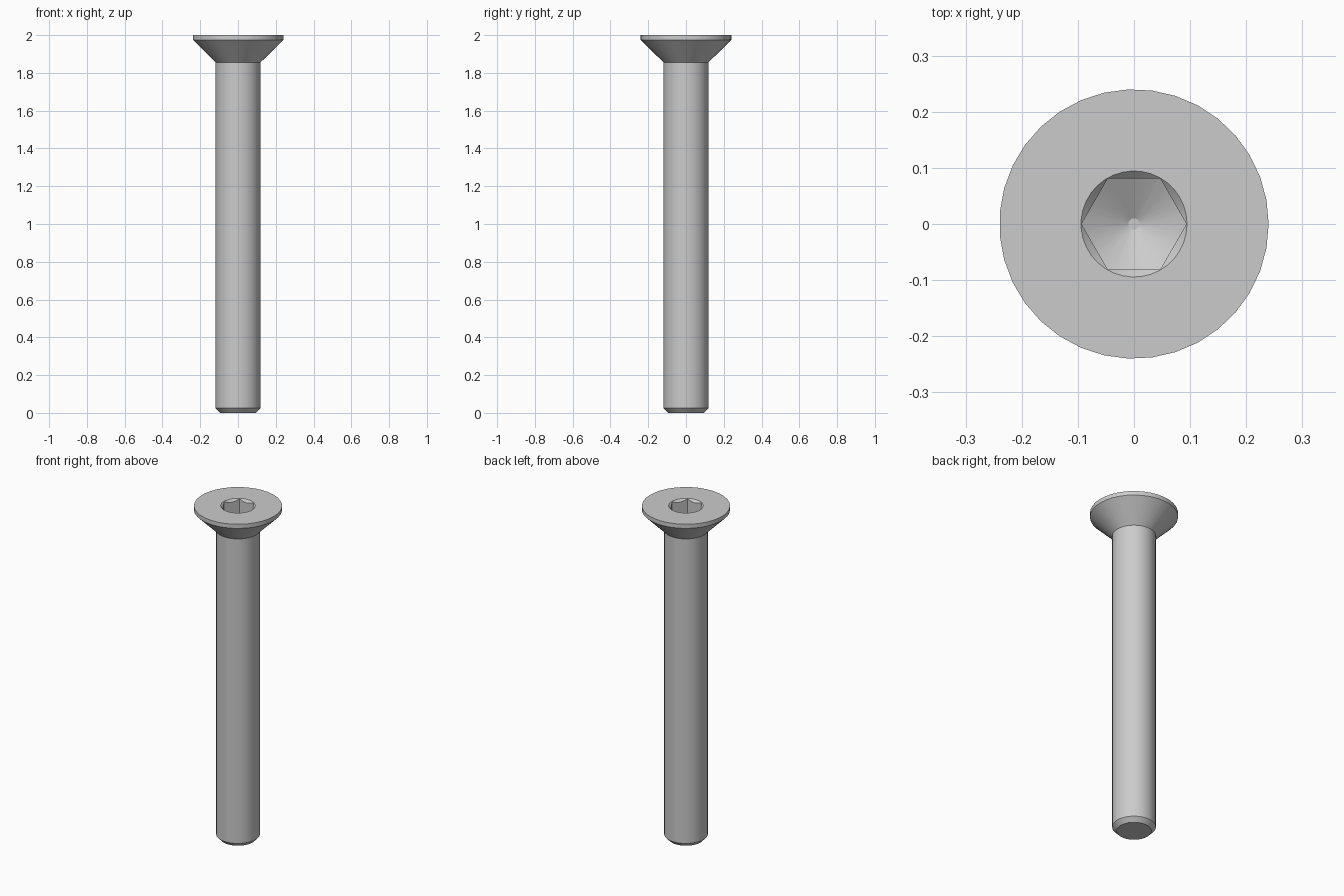
import bpy, bmesh
from math import cos, sin, pi, tan, radians

cube = bpy.data.objects.get("Cube")
if cube:
    bpy.data.objects.remove(cube, do_unlink=True)

steel = bpy.data.materials.new("grey steel")
steel.use_nodes = True
steel.diffuse_color = (0.6, 0.6, 0.6, 1)
steel.node_tree.nodes["Principled BSDF"].inputs["Base Color"].default_value = (0.6, 0.6, 0.6, 1)


def lathe(name, profile, sides):
    """Turn (radius, height) points, listed bottom to top, into a capped solid."""
    bm = bmesh.new()
    rings = [[bm.verts.new((r * cos(2 * pi * i / sides), r * sin(2 * pi * i / sides), z))
              for i in range(sides)] for r, z in profile]
    for low, high in zip(rings, rings[1:]):
        for i in range(sides):
            j = (i + 1) % sides
            bm.faces.new((low[i], low[j], high[j], high[i]))
    bm.faces.new(rings[0][::-1])
    bm.faces.new(rings[-1])
    mesh = bpy.data.meshes.new(name)
    bm.to_mesh(mesh)
    bm.free()
    mesh.materials.append(steel)
    obj = bpy.data.objects.new(name, mesh)
    bpy.context.collection.objects.link(obj)
    return obj


def combine(target, tool, operation):
    """Apply a boolean to the target and discard the tool."""
    mod = target.modifiers.new("cut", "BOOLEAN")
    mod.operation = operation
    mod.solver = "EXACT"
    mod.object = tool
    bpy.ops.object.select_all(action="DESELECT")
    target.select_set(True)
    bpy.context.view_layer.objects.active = target
    bpy.ops.object.modifier_apply(modifier=mod.name)
    bpy.data.objects.remove(tool, do_unlink=True)


SIDES = 35
TOP = 2.0

# Chamfered shank, countersunk head and thin rim in one turned body
screw = lathe("countersunk_screw", [(0.095, 0), (0.119, 0.025), (0.119, 1.855),
                                    (0.24, 1.975), (0.24, TOP)], SIDES)

# Hexagonal socket with a conical floor
corner, floor = 0.0935, 1.912
slope = tan(radians(30))
socket = lathe("socket_cutter", [(corner, 1.8), (corner, 2.1)], 6)
drill = lathe("drill_cutter", [(0.01, floor - (corner - 0.01) * slope),
                               (0.12, floor + (0.12 - corner) * slope), (0.12, 2.05)], SIDES)
combine(socket, drill, "INTERSECT")
combine(screw, socket, "DIFFERENCE")

# Conical lead-in around the socket mouth
mouth = 0.0945
lead_in = lathe("lead_in_cutter", [(0.01, TOP - mouth + 0.01), (mouth + 0.02, TOP + 0.02)], SIDES)
combine(screw, lead_in, "DIFFERENCE")

screw.select_set(True)
bpy.context.view_layer.objects.active = screw
bpy.ops.object.shade_smooth_by_angle(angle=radians(25))
